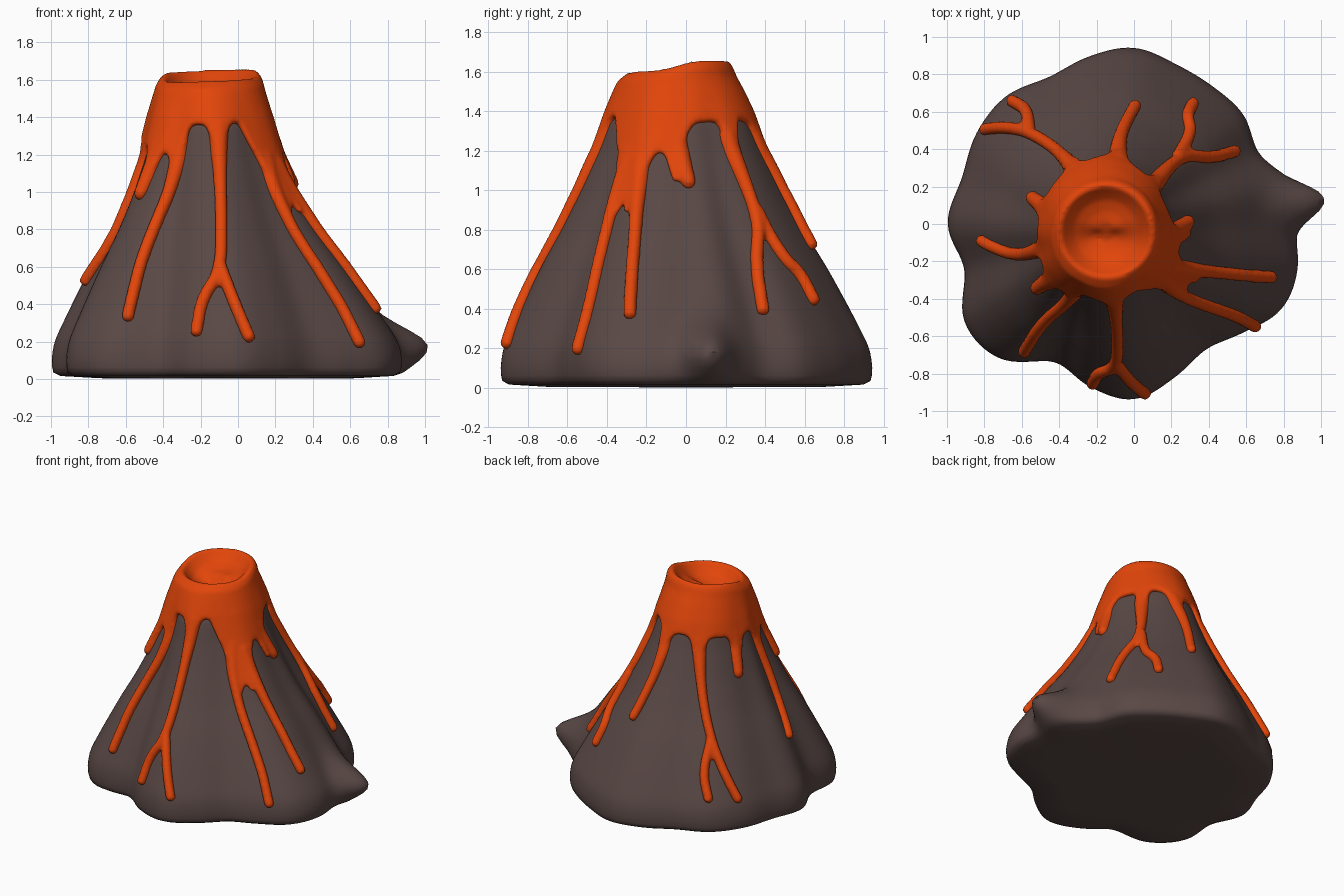
import bpy, bmesh, math
from mathutils import Vector

if "Cube" in bpy.data.objects:
    bpy.data.objects.remove(bpy.data.objects["Cube"])

# Ground radius of the mountain every 15 degrees, from +x
GROUND = [.85, .85, .77, .83, .85, .885, .945, .93, .91, .97, .975, .955,
          1, .94, 1.05, 1.02, .853, .905, .94, .85, .775, .825, .914, .91]
# Share of ground outline (1) against crater circle (0), by height
SLOPE = [(0, .955), (.03, .99), (.1, 1), (.2, .98), (.4, .84), (.6, .69), (.8, .52), (1, .37), (1.2, .24),
         (1.4, .14), (1.5, .075), (1.6, 0)]
# Arch height of the lava cap between streams, by angle in degrees
EDGE = [(-180, 1.27), (-130, 1.24), (-112, 1.36), (-68, 1.37), (-50, 1.12), (-38, 1.05), (-18, 1.19),
        (-3, 1.24), (15, 1.34), (60, 1.36), (90, 1.31), (180, 1.27)]
TOP_C, TOP_R = Vector((-.15, -.04)), .255

# Lava streams down the slope: (angle in degrees, height)
STREAMS = [
    [(-87, 1.36), (-91, .85), (-94, .57), (-102, .43), (-104, .26)],
    [(-121, 1.28), (-123, 1.05), (-130, .75), (-130, .34)],
    [(-141, 1.25), (-143, .99)],
    [(-165, 1.25), (-164, .85), (-174, .53)],
    [(162, 1.28), (159, 1.02)],
    [(121, 1.28), (126, 1), (135, .64), (147, .26)],
    [(84, 1.3), (88, 1.08), (84, .73)],
    [(47, 1.28), (50, .87), (38, .65), (35, .4)],
    [(-3, 1.27), (6, 1.04)],
    [(-32, 1.15), (-24, .78), (-20, .38)],
    [(-43, 1.2), (-48, .95), (-40, .45), (-40, .2)]]
FORKS = [
    [(-94, .62), (-91, .48), (-86, .23)],
    [(135, .66), (131, .45), (134, .28)],
    [(50, .9), (54, .66), (61, .58), (62, .45)]]


def table(rows, x):
    for (a, va), (b, vb) in zip(rows, rows[1:]):
        if x <= b:
            return va + (vb - va) * max(0, (x - a) / (b - a))
    return rows[-1][1]


def ground(a):
    """Smooth cyclic curve through the ground radii."""
    n = len(GROUND)
    u = a / math.tau * n
    i = math.floor(u)
    f = u - i
    p, q, r, s = (GROUND[(i + k) % n] for k in (-1, 0, 1, 2))
    return q + f / 2 * (r - p + f * (2 * p - 5 * q + 4 * r - s + f * (3 * (q - r) + s - p)))


def surface(a, z, off=0):
    """Point on the mountain side at angle a and height z, pushed out by off."""
    a = math.atan2(math.sin(a), math.cos(a))
    side = math.cos(a)
    t = table(SLOPE, z) ** (1 + (.3 if side > 0 else .18) * side * side)      # steeper left and right
    r = TOP_R * (1 - t) + ground(a) * t + off
    r += .215 * math.exp(-((a - .125) / .125) ** 2 - ((z - .18) / .125) ** 2)  # side boulder bulge
    c = TOP_C * (1 - t)
    return Vector((c.x + r * math.cos(a), c.y + r * math.sin(a), z))


def loft(name, rings, start, end):
    """Closed skin through rings of equal count, with a pole at both ends."""
    bm = bmesh.new()
    rows = [[bm.verts.new(p) for p in ring] for ring in rings]
    n = len(rows[0])
    s, e = bm.verts.new(start), bm.verts.new(end)
    for i in range(n):
        j = (i + 1) % n
        for lo, hi in zip(rows, rows[1:]):
            bm.faces.new((lo[i], lo[j], hi[j], hi[i]))
        bm.faces.new((s, rows[0][j], rows[0][i]))
        bm.faces.new((e, rows[-1][i], rows[-1][j]))
    me = bpy.data.meshes.new(name)
    bm.to_mesh(me)
    bm.free()
    ob = bpy.data.objects.new(name, me)
    bpy.context.collection.objects.link(ob)
    return ob


def finish(ob, colour, rgb, angle):
    """Soften, colour and shade one part."""
    soft = ob.modifiers.new("soften", 'SMOOTH')
    soft.factor, soft.iterations = .5, 5
    mat = bpy.data.materials.new(colour)
    mat.diffuse_color = (*rgb, 1)
    mat.use_nodes = True
    mat.node_tree.nodes["Principled BSDF"].inputs["Base Color"].default_value = mat.diffuse_color
    ob.data.materials.clear()
    ob.data.materials.append(mat)
    bpy.ops.object.select_all(action='DESELECT')
    ob.select_set(True)
    bpy.context.view_layer.objects.active = ob
    bpy.ops.object.shade_smooth_by_angle(angle=math.radians(angle))


ANGLES = [math.radians(2 * i - 180) for i in range(180)]

# Mountain
heights = [0, .015, .03, .06] + [.1 + .04 * i for i in range(34)]
mountain = loft("mountain", [[surface(a, z) for a in ANGLES] for z in heights],
                (0, 0, 0), (*TOP_C, heights[-1]))
finish(mountain, "dark rock", (.1, .065, .06), 50)


# Lava cap with a dished crater; its edge sags into each stream
def rim(a):
    return 1.625 + .029 * math.tanh(2.5 * math.sin(a)) + .01 * math.cos(a)


def edge(a):
    deg = math.degrees(a)
    gaps = [abs((deg - s[0][0] + 180) % 360 - 180) for s in STREAMS]
    return table(EDGE, deg) - .2 * math.exp(-(min(gaps) / 6.5) ** 2)


rings = []
for off, f in [(-.06, 0), (0, -.01), (.02, 0), (.027, .08)] + [(.028, k / 12) for k in range(2, 13)]:
    rings.append([surface(a, edge(a) + (rim(a) - .045 - edge(a)) * f, off) for a in ANGLES])
for r, d in [(.268, .014), (.25, 0), (.232, .008), (.21, .035), (.17, .075), (.11, .1), (.05, .11)]:
    rings.append([(TOP_C.x + r * math.cos(a), TOP_C.y + r * math.sin(a), rim(a) - d) for a in ANGLES])
lava = loft("lava", rings, (*TOP_C, 1.1), (*TOP_C, 1.513))

# Stream tubes laid on the slope
cu = bpy.data.curves.new("streams", 'CURVE')
cu.dimensions, cu.bevel_depth, cu.bevel_resolution, cu.use_fill_caps = '3D', 1, 3, True
for path in STREAMS + FORKS:
    flare = .022 if path in STREAMS else 0
    pts = [Vector(p) for p in path]
    for _ in range(4):                                   # corner cutting
        cut = [pts[0]]
        for p, q in zip(pts, pts[1:]):
            cut += [p.lerp(q, .25), p.lerp(q, .75)]
        pts = cut + [pts[-1]]
    laid, radii = [], []
    for p in pts:                                        # wide and sunken at the cap, slim below
        k = flare * math.exp(-((path[0][1] - p.y) / .2) ** 2)
        laid.append(surface(math.radians(p.x), p.y, .009 - 1.6 * k))
        radii.append(.035 + k)
    end, tip = laid[-1], (laid[-1] - laid[-2]).normalized()
    for k in (.5, .8, .97):                              # rounded tip
        laid.append(end + tip * .037 * k)
        radii.append(.038 * math.sqrt(1 - k * k))
    sp = cu.splines.new('POLY')
    sp.points.add(len(laid) - 1)
    for point, p, r in zip(sp.points, laid, radii):
        point.co, point.radius = (*p, 1), r
tubes = bpy.data.objects.new("streams", cu)
bpy.context.collection.objects.link(tubes)
bpy.context.view_layer.update()
tube_mesh = bpy.data.meshes.new_from_object(tubes.evaluated_get(bpy.context.evaluated_depsgraph_get()))

# Merge cap and streams into one soft skin
bm = bmesh.new()
bm.from_mesh(lava.data)
bm.from_mesh(tube_mesh)
bm.to_mesh(lava.data)
bm.free()
bpy.data.objects.remove(tubes)
melt = lava.modifiers.new("melt", 'REMESH')
melt.mode, melt.voxel_size, melt.use_smooth_shade = 'VOXEL', .013, True
finish(lava, "molten orange", (.76, .06, .003), 80)
